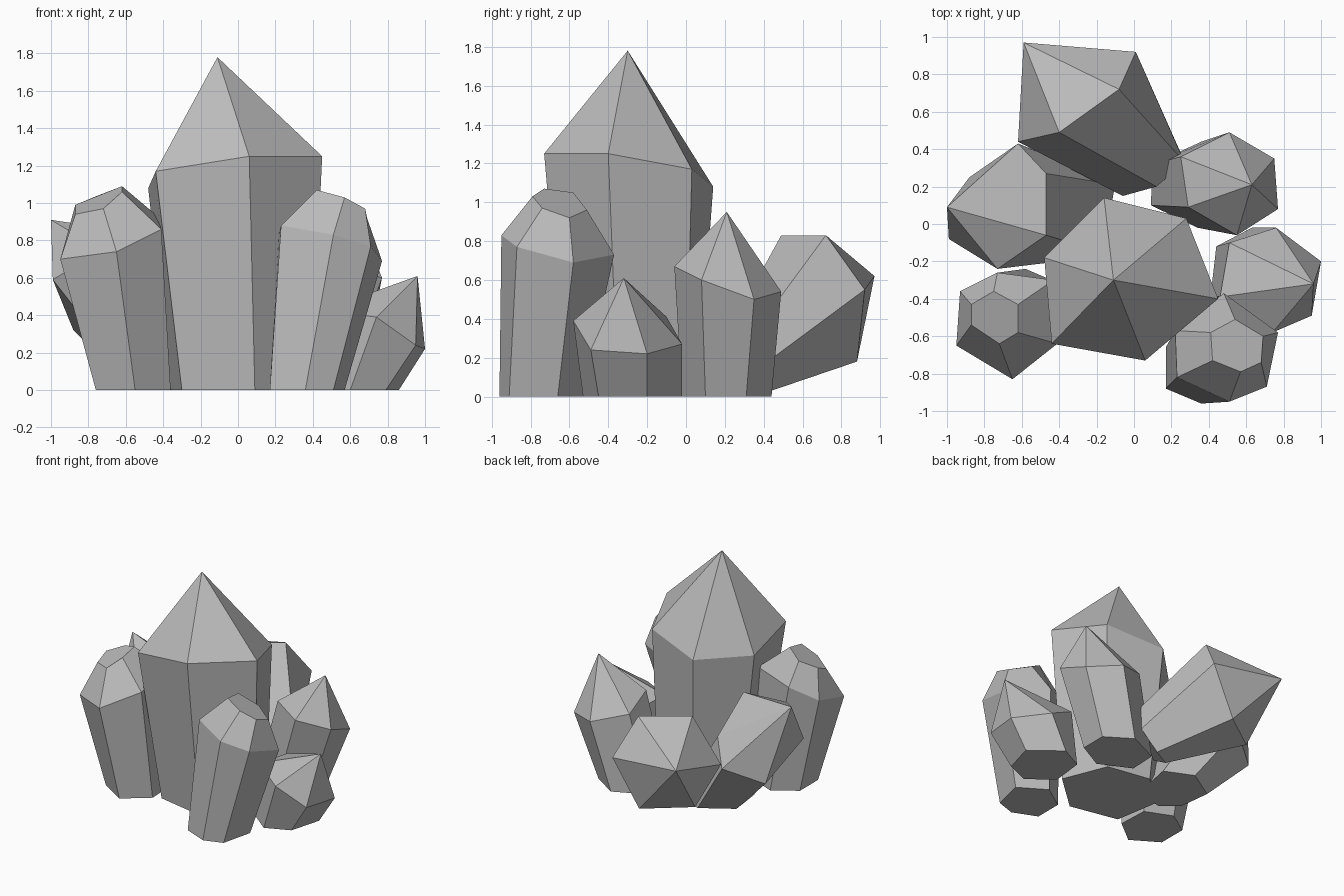
import bpy
import bmesh
from mathutils import Vector

default_cube = bpy.data.objects.get("Cube")
if default_cube:
    bpy.data.objects.remove(default_cube, do_unlink=True)

# One plain stone colour for the whole cluster
stone = bpy.data.materials.new("grey_crystal")
stone.use_nodes = True
stone.diffuse_color = (0.5, 0.5, 0.5, 1.0)
stone.node_tree.nodes["Principled BSDF"].inputs["Base Color"].default_value = stone.diffuse_color


def add_section(bm, corners):
    """Add one cross-section; corners are in hundredths, on the ground unless a height is given."""
    return [bm.verts.new(Vector((*corner, 0)[:3]) / 100) for corner in corners]


def bridge(bm, lower, upper):
    """Join two cross-sections that have the same number of corners."""
    for i in range(len(lower)):
        j = (i + 1) % len(lower)
        bm.faces.new((lower[i], lower[j], upper[j], upper[i]))


def crystal(name, foot, shoulder, tip):
    """Six-sided shaft from foot to shoulder, closed by a point or by a bevelled flat top."""
    bm = bmesh.new()
    foot_ring = add_section(bm, foot)
    shoulder_ring = add_section(bm, shoulder)
    tip_ring = add_section(bm, tip)

    bm.faces.new(list(reversed(foot_ring)))
    bridge(bm, foot_ring, shoulder_ring)
    if len(tip_ring) == 1:
        for i, corner in enumerate(shoulder_ring):
            following = shoulder_ring[(i + 1) % len(shoulder_ring)]
            bm.faces.new((corner, following, tip_ring[0]))
    else:
        bridge(bm, shoulder_ring, tip_ring)
        bm.faces.new(tip_ring)

    bmesh.ops.recalc_face_normals(bm, faces=bm.faces)
    mesh = bpy.data.meshes.new(name)
    bm.to_mesh(mesh)
    bm.free()
    mesh.materials.append(stone)
    crystal_object = bpy.data.objects.new(name, mesh)
    bpy.context.collection.objects.link(crystal_object)
    return crystal_object


# Tall central crystal
crystal(
    "main_crystal",
    foot=[(9, -62), (39, -35), (25, 0), (-10, 6), (-36, -18), (-30, -54)],
    shoulder=[(6, -73, 125), (45, -40, 125), (28, 3, 117), (-16, 14, 108), (-48, -18, 108), (-44, -64, 117)],
    tip=[(-11, -30, 178)],
)

# Two flat-topped crystals at the front
crystal(
    "front_left_crystal",
    foot=[(17, -88), (36, -96), (51, -91), (57, -66), (36, -53), (17, -66)],
    shoulder=[(23, -82, 88), (51, -95, 83), (71, -87, 77), (77, -58, 69), (48, -37, 73), (22, -57, 84)],
    tip=[(42, -73, 107), (57, -79, 103), (68, -74, 97), (69, -60, 92), (54, -51, 96), (41, -58, 105)],
)
crystal(
    "front_right_crystal",
    foot=[(-76, -59), (-55, -72), (-36, -57), (-37, -33), (-58, -24), (-76, -36)],
    shoulder=[(-95, -65, 70), (-65, -83, 74), (-41, -64, 86), (-43, -30, 93), (-73, -26, 86), (-93, -36, 77)],
    tip=[(-87, -54, 94), (-72, -64, 97), (-62, -58, 106), (-62, -43, 109), (-75, -36, 104), (-87, -43, 99)],
)

# Two pointed crystals on the left side
crystal(
    "small_left_crystal",
    foot=[(86, -20), (79, -45), (60, -53), (41, -38), (44, -12), (63, -2)],
    shoulder=[(100, -20, 22), (95, -49, 24), (74, -58, 39), (46, -39, 43), (51, -10, 41), (76, -2, 27)],
    tip=[(96, -32, 61)],
)
crystal(
    "back_left_crystal",
    foot=[(36, 44), (56, 31), (56, 10), (34, -2), (9, 10), (10, 32)],
    shoulder=[(51, 49, 54), (75, 35, 50), (77, 8, 60), (55, -6, 67), (29, 9, 70), (25, 36, 62)],
    tip=[(63, 21, 95)],
)

# Leaning crystal on the right side
crystal(
    "leaning_right_crystal",
    foot=[(-53, -9), (-40, -20), (-17, -15), (-10, 21), (-32, 31), (-56, 16)],
    shoulder=[(-99, -8, 59), (-73, -24, 75), (-47, -6, 83), (-47, 27, 60), (-62, 43, 44), (-88, 25, 32)],
    tip=[(-100, 9, 91)],
)

# Low crystal leaning out at the back
crystal(
    "leaning_back_crystal",
    foot=[(-6, 15, 10), (12, 20, 30), (27, 33, 30), (25, 38, 15), (10, 38, 1), (-5, 30, 1)],
    shoulder=[(-62, 44, 48), (-40, 49, 83), (-8, 72, 83), (1, 92, 55), (-20, 88, 18), (-53, 64, 19)],
    tip=[(-59, 97, 62)],
)
